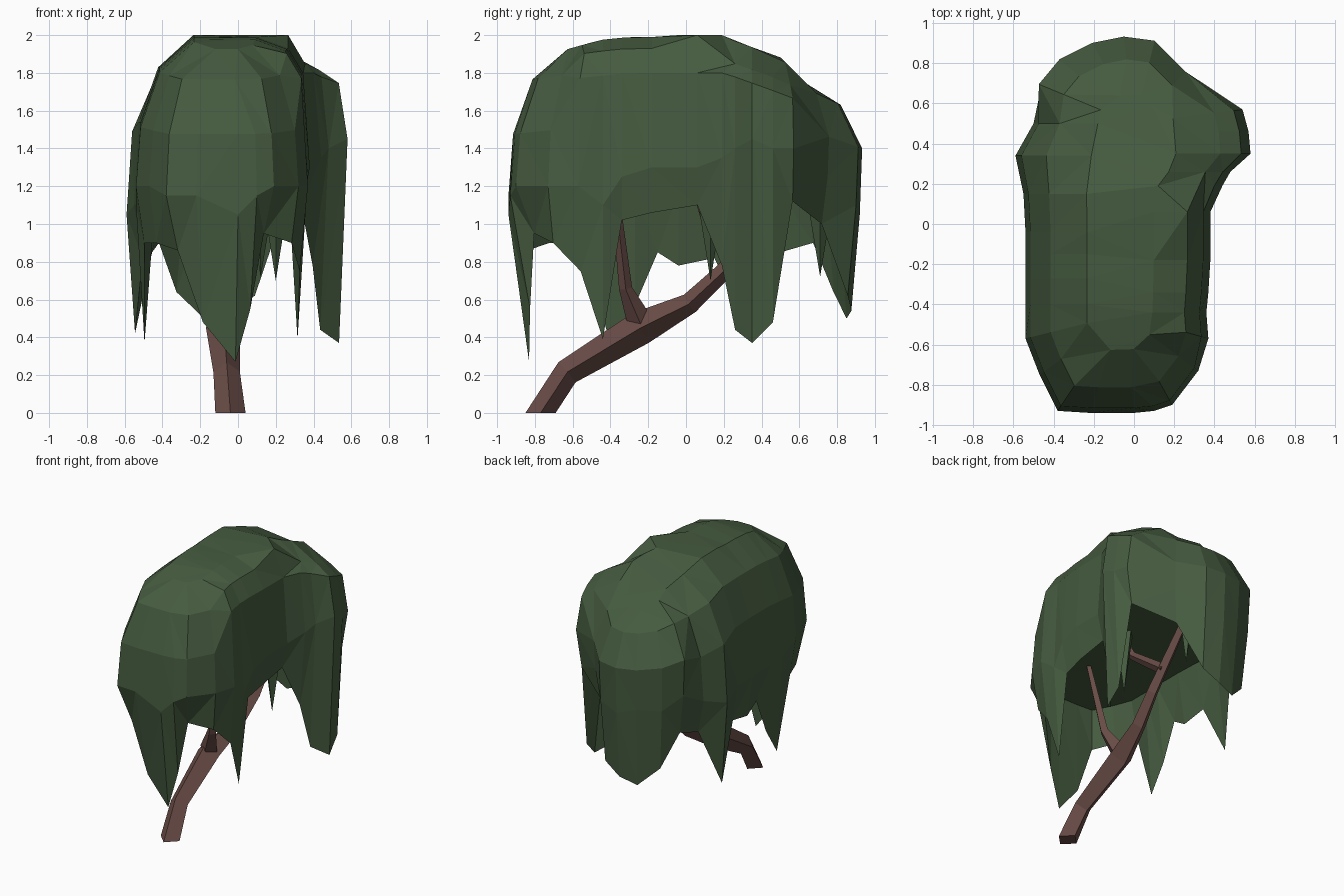
import bpy, bmesh, math
from mathutils import Vector

if "Cube" in bpy.data.objects:
    bpy.data.objects.remove(bpy.data.objects["Cube"])


def material(name, rgb):
    m = bpy.data.materials.new(name)
    m.diffuse_color = (*rgb, 1)
    m.use_nodes = True
    m.node_tree.nodes["Principled BSDF"].inputs["Base Color"].default_value = m.diffuse_color
    return m


LEAF = material("leaf green", (0.060, 0.104, 0.050))
BARK = material("bark brown", (0.140, 0.072, 0.062))


def finish(bm, name, mat):
    bmesh.ops.recalc_face_normals(bm, faces=bm.faces)
    me = bpy.data.meshes.new(name)
    bm.to_mesh(me)
    bm.free()
    me.materials.append(mat)
    ob = bpy.data.objects.new(name, me)
    bpy.context.collection.objects.link(ob)
    return ob


# Outline of the canopy, counter-clockwise: x, y, height of widest point, height of tip
COLUMNS = [
    (-.38, -.93, 1.15, .86), (-.22, -.94, 1.15, .48), (0, -.94, 1.05, .27), (.1, -.93, 1.15, .55),
    (.19, -.90, 1.2, .95), (.32, -.73, 1.2, .90), (.37, -.57, 1.2, .75), (.36, -.44, 1.1, .39),
    (.37, -.34, 1.25, 1.02), (.38, -.18, 1.3, 1.06), (.38, .06, 1.3, 1.1), (.44, .19, 1.35, .78),
    (.48, .26, 1.4, .44), (.58, .35, 1.45, .37), (.57, .46, 1.4, .48), (.54, .57, 1.4, 1.12),
    (.25, .75, 1.25, 1.0), (.10, .90, 1.1, .62), (-.05, .92, 1.05, .54), (-.2, .89, 1.1, .5),
    (-.36, .81, 1.1, .64), (-.46, .69, 1.2, .9), (-.5, .5, 1.1, .85), (-.59, .34, 1.05, .42),
    (-.55, .15, 1.1, .82), (-.54, -.04, 1.1, .78), (-.54, -.15, 1.1, .85), (-.54, -.27, 1.1, .57),
    (-.54, -.4, 1.1, .37), (-.54, -.57, 1.2, .9), (-.47, -.75, 1.2, .9),
]


def spine(x, y):
    return Vector((-.06 if y < .2 else 0, max(-.45, min(.5, y)), 0))


def shoulders(x, y):
    """Scale and drop below the top for the lower and upper shoulder rings."""
    if x > .3 and y > -.6:          # boxy right side and side lobe
        return (.92, .19), (.74, .06 if y < .1 else .12)
    if y > .6:                      # overhanging back
        return (1.03, .33), (.76, .10)
    return (.95, .45), (.74, .16)


# Canopy: rings from the inner ceiling, down to the tips, and up to the crown
bm = bmesh.new()
rings = [[] for _ in range(6)]
for x, y, mid, tip in COLUMNS:
    c, p = spine(x, y), Vector((x, y, 0))
    inward = (c - p).normalized() * (.11 if y < -.85 else .045)
    t = 1.99 - max(0, y - .2) * .36 - max(0, -y - .3) * .1
    (s1, d1), (s2, d2) = shoulders(x, y)
    spots = [(c.lerp(p, .78), 1.17), (p + inward, tip), (p, mid),
             (c.lerp(p, s1), t - d1), (c.lerp(p, s2), t - d2), (c.lerp(p, .36), t)]
    for ring, (q, z) in zip(rings, spots):
        ring.append(bm.verts.new((q.x, q.y, z)))
n = len(COLUMNS)
for a, b in zip(rings, rings[1:]):
    for i in range(n):
        j = (i + 1) % n
        bm.faces.new((a[i], a[j], b[j], b[i]))
bm.faces.new(rings[0])
bm.faces.new(rings[-1])
# Merge close points up high for broad facets
bmesh.ops.triangulate(bm, faces=bm.faces)
bmesh.ops.remove_doubles(bm, verts=[v for r in rings[4:] for v in r], dist=.09)
# Raise the middle of the crown
for v in bm.verts:
    if v.co.z > 1.9 and -.1 < v.co.y < .25 and abs(v.co.x) < .3:
        v.co.z = 2.0
finish(bm, "canopy", LEAF)

# Small strands hanging below the canopy
for k, (x, y, z) in enumerate([(.2, .13, .7), (.12, .71, .72)]):
    bm = bmesh.new()
    bmesh.ops.create_cone(bm, cap_ends=True, segments=4, radius1=0, radius2=.08, depth=1.2 - z)
    bmesh.ops.translate(bm, verts=bm.verts, vec=(x, y, (1.2 + z) / 2))
    finish(bm, f"hanging_strand_{k + 1}", LEAF)


def limb(name, path, sides=5):
    """Tapered faceted tube through (x, y, z, radius) points."""
    bm = bmesh.new()
    pts = [Vector(p[:3]) for p in path]
    loops = []
    for i, p in enumerate(pts):
        d = (pts[min(i + 1, len(pts) - 1)] - pts[max(i - 1, 0)]).normalized()
        if p.z == 0:
            d = Vector((0, 0, 1))
        u = Vector((1, 0, 0))
        u = (u - d * u.dot(d)).normalized()
        w = d.cross(u)
        loops.append([bm.verts.new(p + path[i][3] * (u * math.cos(a) + w * math.sin(a)))
                      for a in (math.tau * k / sides for k in range(sides))])
    for a, b in zip(loops, loops[1:]):
        for i in range(sides):
            j = (i + 1) % sides
            bm.faces.new((a[i], a[j], b[j], b[i]))
    bm.faces.new(loops[0])
    bm.faces.new(loops[-1])
    finish(bm, name, BARK)


# Leaning trunk and branches
limb("trunk", [(-.04, -.77, 0, .08), (-.06, -.63, .215, .07), (-.08, -.24, .45, .09),
               (-.03, .02, .58, .055), (0, .2, .75, .045), (0, .58, 1.2, .03)], 4)
limb("front_branch", [(-.08, -.24, .47, .07), (.0, -.32, .66, .035), (.1, -.38, 1.2, .02)], 4)
limb("upper_branch", [(0, .32, .88, .04), (.1, .1, 1.05, .03), (.14, .05, 1.2, .02)], 4)
